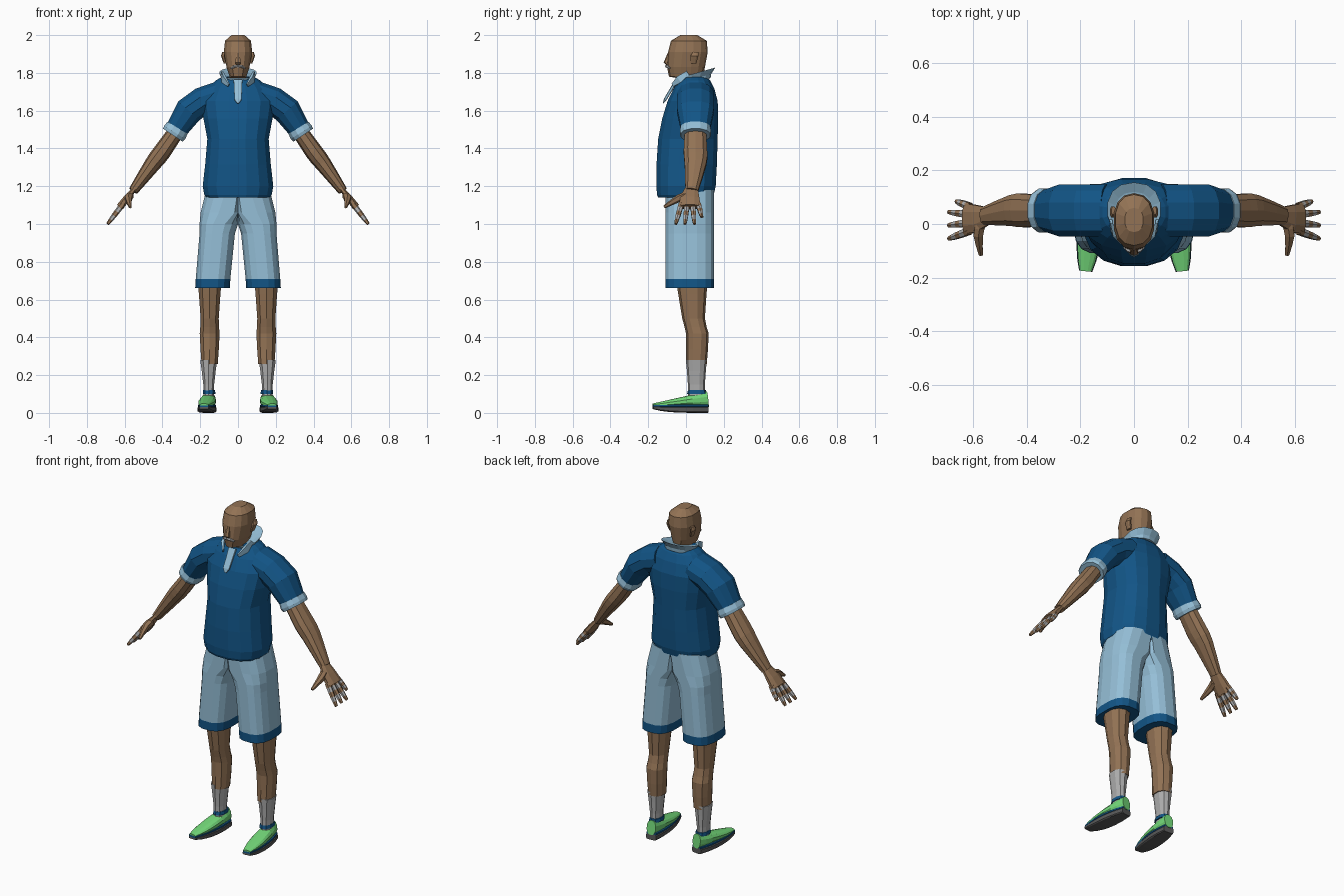
import bpy, bmesh, math
from mathutils import Vector

if "Cube" in bpy.data.objects:
    bpy.data.objects.remove(bpy.data.objects["Cube"], do_unlink=True)

RIGHTWARD, BACKWARD, UPWARD = Vector((1, 0, 0)), Vector((0, 1, 0)), Vector((0, 0, 1))


def make_material(name, *rgb):
    material = bpy.data.materials.new(name)
    material.use_nodes = True
    material.diffuse_color = (*rgb, 1)
    shader = material.node_tree.nodes["Principled BSDF"]
    shader.inputs["Base Color"].default_value = (*rgb, 1)
    return material


skin = make_material("brown skin", .29, .17, .09)
blue = make_material("deep blue cloth", .006, .09, .24)
pale = make_material("pale blue cloth", .3, .52, .68)
grey = make_material("light grey knit", .42, .42, .42)
green = make_material("bright green shoe", .17, .68, .19)
rubber = make_material("dark grey rubber", .1, .1, .1)


def soften(rings):
    """Add one ring on a smooth curve between each pair of rings."""
    result = [rings[0]]
    last = len(rings) - 1
    for index in range(last):
        before, start = rings[max(index - 1, 0)], rings[index]
        end, after = rings[index + 1], rings[min(index + 2, last)]
        middle = [(b + c) / 2 + (b + c - a - d) / 16
                  for a, b, c, d in zip(before, start, end, after)]
        result += [middle, end]
    return result


def signed_power(value, power):
    return math.copysign(abs(value) ** (2 / power), value)


def superellipse(centre, u, w, sides, power):
    """Points of a rounded cross-section with half axes u and w."""
    points = []
    for k in range(sides):
        angle = math.tau * (k + .5) / sides
        points.append(centre + u * signed_power(math.cos(angle), power)
                      + w * signed_power(math.sin(angle), power))
    return points


def loft(name, materials, rings, side=RIGHTWARD, heading=None, flat=1.0, sides=12,
         power=2.3, mirror=False, smooth=False, tilt=0, half=False, paint=None):
    """Skin a tube over rings of (x, y, z, radius along side, optional other radius)."""
    if smooth:
        rings = soften(rings)
    bm = bmesh.new()
    centres = [Vector(ring[:3]) for ring in rings]
    loops = []
    for index, (ring, centre) in enumerate(zip(rings, centres)):
        following = centres[min(index + 1, len(centres) - 1)]
        previous = centres[max(index - 1, 0)]
        direction = heading or (following - previous).normalized()
        u = (side - direction * side.dot(direction)).normalized()
        w = direction.cross(u)
        depth = ring[4] if len(ring) > 4 else ring[3] * flat
        points = superellipse(centre, u * ring[3], w * depth, sides, power)
        for point in points:
            point.z += tilt * (point.y - centre.y)
            if half:
                point.x = max(point.x, 0)
        loops.append([bm.verts.new(point) for point in points])
    for band, (lower, upper) in enumerate(zip(loops, loops[1:])):
        for k in range(sides):
            face = bm.faces.new((lower[k - 1], lower[k], upper[k], upper[k - 1]))
            face.material_index = int(paint(band)) if paint else 0
    bm.faces.new(loops[0]).material_index = int(paint(0)) if paint else 0
    bm.faces.new(loops[-1])
    bmesh.ops.recalc_face_normals(bm, faces=bm.faces)
    mesh = bpy.data.meshes.new(name)
    bm.to_mesh(mesh)
    bm.free()
    for material in materials:
        mesh.materials.append(material)
    part = bpy.data.objects.new(name, mesh)
    bpy.context.collection.objects.link(part)
    if mirror:
        part.modifiers.new("Mirror", 'MIRROR')


def column(name, materials, x, rows, **options):
    """Upright loft from rows of (height, front, back, half width)."""
    rings = [(x, (front + back) / 2, z, width, (back - front) / 2)
             for z, front, back, width in rows]
    loft(name, materials, rings, heading=UPWARD, **options)


# Shirt body
column("shirt_body", [blue], 0, [
    (1.14, -.15, .14, .17), (1.2, -.16, .16, .19), (1.45, -.15, .17, .165),
    (1.65, -.1, .17, .2), (1.76, -.04, .13, .12), (1.78, -.02, .1, .07)],
    sides=16, smooth=True)

# Sleeves and cuffs
loft("sleeves", [blue], [
    (.1, .05, 1.68, .1), (.19, .05, 1.65, .1), (.26, .05, 1.6, .1), (.335, .05, 1.485, .075)],
    side=BACKWARD, flat=.77, mirror=True)
loft("sleeve_cuffs", [pale], [
    (.32, .05, 1.51, .08), (.335, .05, 1.485, .085), (.345, .05, 1.47, .08)],
    side=BACKWARD, flat=.8, mirror=True)

# Collar, lapels and neck placket
loft("collar", [pale], [
    (0, .05, 1.75, .08), (0, .05, 1.77, .083), (0, .055, 1.8, .1), (0, .05, 1.79, .07)],
    heading=UPWARD, sides=14, tilt=.28)
loft("collar_lapels", [pale], [
    (.085, .01, 1.8, .016), (.075, -.035, 1.765, .026), (.05, -.07, 1.735, .012)],
    side=UPWARD, flat=.4, sides=4, mirror=True)
loft("placket", [pale], [
    (0, -.05, 1.76, .024), (0, -.08, 1.71, .021), (0, -.11, 1.66, .02), (0, -.12, 1.64, .006)],
    flat=.4, sides=8, power=4)

# Shorts: one half mirrored, with a contrasting hem
shorts_rows = [(.66, .135, .093), (.71, .132, .093), (.95, .11, .095),
               (1, .1, .105), (1.06, .06, .14), (1.18, .02, .15)]
loft("shorts", [pale, blue], [(x, .02, z, width, .13) for z, x, width in shorts_rows],
     heading=UPWARD, sides=16, power=2.7, mirror=True, half=True,
     paint=lambda band: band == 0)

# Legs and socks
column("legs", [skin], .15, [
    (.26, 0, .11, .045), (.42, 0, .12, .055), (.5, -.02, .1, .05), (.75, -.06, .12, .07)],
    sides=10, mirror=True, smooth=True)
column("socks", [grey], .155, [
    (.06, .01, .1, .03), (.15, .01, .1, .03), (.28, 0, .11, .047)],
    sides=10, mirror=True, smooth=True)


def shoe_layer(name, material, bottom, top, margin, power):
    """Heel-to-toe layer whose bottom and top heights follow rules."""
    rings = []
    for step in range(8):
        t = step / 7
        width = .045 * math.sin(math.pi * (.15 + .75 * t)) ** .6 + margin
        low, high = bottom(t), top(t)
        rings.append((.15 + .03 * t, .115 - .29 * t, (low + high) / 2, width, (high - low) / 2))
    loft(name, [material], rings, mirror=True, power=power)


# Shoes
shoe_layer("shoe_uppers", green, lambda t: .03, lambda t: .115 - .065 * t, 0, 2.3)
shoe_layer("shoe_stripes", blue, lambda t: .03, lambda t: .045, .001, 5)
shoe_layer("shoe_soles", rubber, lambda t: .02 * t ** 4, lambda t: .035, .003, 5)
column("shoe_collars", [blue], .153, [(.1, .005, .11, .035), (.12, .01, .105, .033)],
       sides=10, mirror=True)

# Arms and palms
loft("arms", [skin], [
    (.3, .05, 1.53, .055), (.4, .05, 1.385, .065), (.45, .05, 1.32, .06), (.555, .03, 1.175, .035)],
    side=BACKWARD, flat=.73, sides=10, mirror=True, smooth=True)
loft("palms", [skin], [
    (.545, .03, 1.19, .035), (.59, .02, 1.135, .055), (.625, .02, 1.09, .06)],
    side=BACKWARD, flat=.35, sides=8, mirror=True)

# Fingers fan out from the palm and carry wrapped bands
finger_spread = {"index": -1.5, "middle": -.5, "ring": .5, "little": 1.5}
for finger, spread in finger_spread.items():
    base = Vector((.61, .02 + .03 * spread, 1.105))
    tip = Vector((.69, .02 + .05 * spread, 1))
    length = .65 if finger == "little" else 1
    rings = []
    for step in range(6):
        t = step / 5
        rings.append((*base.lerp(tip, t * length), .015 - .007 * t ** 3))
    loft(finger + "_fingers", [skin, grey], rings, side=BACKWARD, sides=6,
         mirror=True, paint=lambda band: band % 2)
loft("thumbs", [skin], [
    (.57, 0, 1.15, .02), (.58, -.04, 1.135, .02), (.57, -.115, 1.09, .008)],
    sides=6, mirror=True, smooth=True)

# Head and neck
column("head", [skin], 0, [
    (1.7, -.02, .1, .06), (1.77, -.03, .09, .055), (1.78, -.09, .09, .045),
    (1.83, -.1, .1, .062), (1.91, -.095, .115, .077), (1.97, -.08, .11, .07),
    (2, -.03, .06, .035)], sides=14)
loft("nose", [skin], [
    (0, -.09, 1.905, .009), (0, -.105, 1.855, .017), (0, -.096, 1.843, .012)],
    heading=-UPWARD, flat=.8, sides=6)
loft("ears", [skin], [
    (.068, .04, 1.85, .008), (.08, .045, 1.89, .011), (.076, .05, 1.91, .008)],
    heading=UPWARD, flat=2, sides=8, mirror=True)
loft("moustache", [grey], [
    (0, -.103, 1.836, .008), (.02, -.099, 1.834, .008), (.037, -.086, 1.824, .005)],
    side=UPWARD, sides=6, mirror=True)
